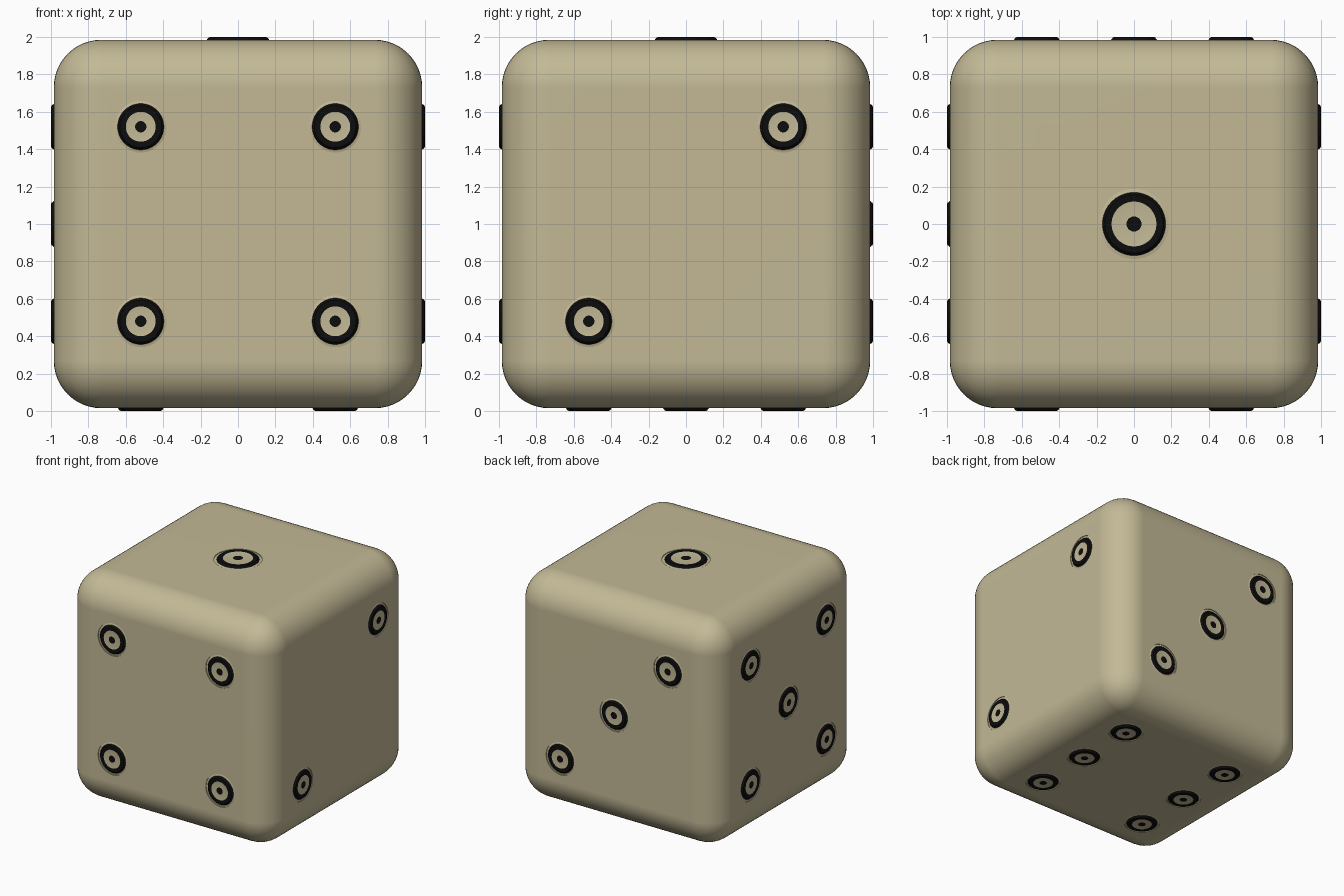
import bpy, bmesh, math
from mathutils import Matrix, Vector

if "Cube" in bpy.data.objects:
    bpy.data.objects.remove(bpy.data.objects["Cube"])

H = 0.985          # half size of the body
OUT = 1.0          # reach of the raised rings
S = 0.52           # pip spacing


def material(name, rgb):
    m = bpy.data.materials.new(name)
    m.diffuse_color = (*rgb, 1)
    m.use_nodes = True
    m.node_tree.nodes["Principled BSDF"].inputs["Base Color"].default_value = m.diffuse_color
    return m


ivory = material("ivory", (0.546, 0.485, 0.305))
black = material("black", (0.004, 0.004, 0.004))


def make_object(name, bm, mats):
    bmesh.ops.recalc_face_normals(bm, faces=bm.faces)
    mesh = bpy.data.meshes.new(name)
    bm.to_mesh(mesh)
    bm.free()
    for m in mats:
        mesh.materials.append(m)
    ob = bpy.data.objects.new(name, mesh)
    bpy.context.collection.objects.link(ob)
    return ob


def smooth(ob, angle=30):
    bpy.ops.object.select_all(action='DESELECT')
    ob.select_set(True)
    bpy.context.view_layer.objects.active = ob
    bpy.ops.object.shade_smooth_by_angle(angle=math.radians(angle))


def face_frame(right, up):
    """Matrix taking (right, up, outward) to the die, origin at its centre."""
    r, u = Vector(right), Vector(up)
    m = Matrix((r, u, r.cross(u))).transposed().to_4x4()
    return Matrix.Translation((0, 0, 1)) @ m


X, Y, Z = (1, 0, 0), (0, 1, 0), (0, 0, 1)
NX, NY = (-1, 0, 0), (0, -1, 0)
diagonal = [(-S, -S), (S, S)]
corners = diagonal + [(-S, S), (S, -S)]
faces = {
    "top": (face_frame(X, Y), [(0, 0)]),
    "right": (face_frame(Y, Z), diagonal),
    "back": (face_frame(NX, Z), diagonal + [(0, 0)]),
    "front": (face_frame(X, Z), corners),
    "left": (face_frame(NY, Z), corners + [(0, 0)]),
    "bottom": (face_frame(X, NY), corners + [(-S, 0), (S, 0)]),
}

# Pip profile: radius, height, and colour of the band that follows (1 = black)
small = [(0.138, H - 0.006, 0), (0.124, H - 0.002, 1), (0.112, OUT - 0.002, 1),
         (0.10, OUT, 1), (0.08, OUT - 0.004, 0), (0.03, OUT - 0.004, 1)]
large = [(0.188, H - 0.006, 0), (0.169, H - 0.002, 1), (0.155, OUT - 0.002, 1),
         (0.14, OUT, 1), (0.12, OUT - 0.004, 0), (0.04, OUT - 0.004, 1)]


def add_pip(bm, mat, profile, n=40):
    """Lathe a ringed pip around the outward axis of a face."""
    rings = [[bm.verts.new(mat @ Vector((r * math.cos(2 * math.pi * i / n),
                                         r * math.sin(2 * math.pi * i / n), h)))
              for i in range(n)] for r, h, _ in profile]
    for a, b, (_, _, colour) in zip(rings, rings[1:], profile):
        for i in range(n):
            j = (i + 1) % n
            bm.faces.new((a[i], a[j], b[j], b[i])).material_index = colour
    bm.faces.new(rings[-1]).material_index = profile[-1][2]


# Pips on every face, with a cutter for the shallow seats around them
seat_bm = bmesh.new()
for name, (frame, spots) in faces.items():
    profile = large if name == "top" else small
    bm = bmesh.new()
    for x, y in spots:
        add_pip(bm, frame @ Matrix.Translation((x, y, 0)), profile)
        r = profile[0][0] + 0.004
        bmesh.ops.create_cone(
            seat_bm, cap_ends=True, segments=40, radius1=r, radius2=r, depth=0.1,
            matrix=frame @ Matrix.Translation((x, y, H + 0.044)))
    # Orient the open pip shells outward from the die
    ob = make_object(name + "_pips", bm, [ivory, black])
    normal = frame.to_3x3() @ Vector((0, 0, 1))
    if ob.data.polygons[0].normal.dot(normal) < 0:
        ob.data.flip_normals()
    smooth(ob)
cutter = make_object("seat_cutter", seat_bm, [ivory])
cutter.hide_render = True

# Rounded cube body
bm = bmesh.new()
bmesh.ops.create_cube(bm, size=2 * H, matrix=Matrix.Translation((0, 0, 1)))
bmesh.ops.bevel(bm, geom=bm.edges[:], offset=0.255, segments=12, profile=0.5,
                affect='EDGES', clamp_overlap=True)
body = make_object("die_body", bm, [ivory])
cut = body.modifiers.new("seats", 'BOOLEAN')
cut.operation = 'DIFFERENCE'
cut.solver = 'EXACT'
cut.object = cutter
bpy.context.view_layer.objects.active = body
bpy.ops.object.modifier_apply(modifier=cut.name)
bpy.data.objects.remove(cutter)
smooth(body)
weighted = body.modifiers.new("clean_shading", 'WEIGHTED_NORMAL')
weighted.keep_sharp = True
